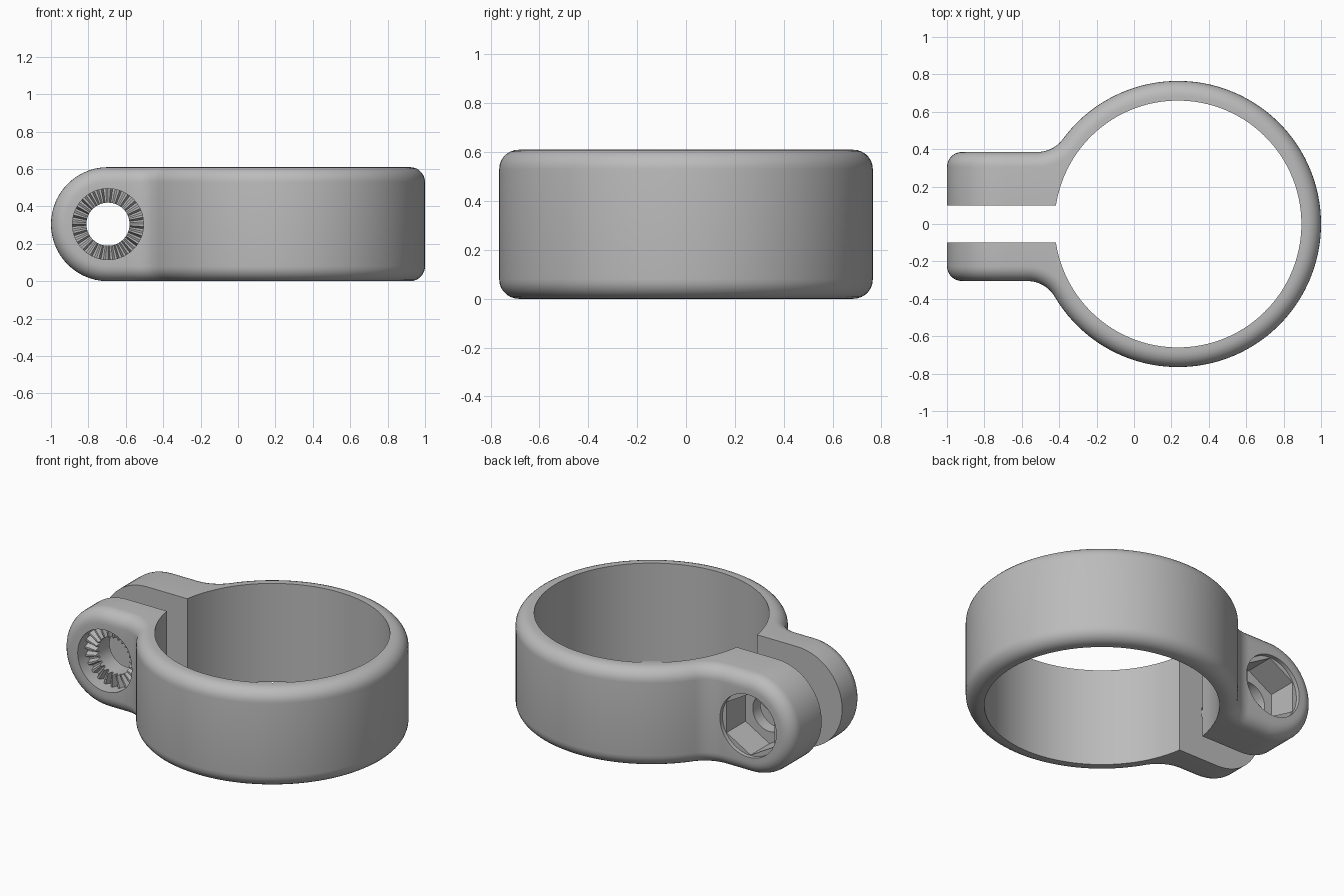
import bpy, bmesh
from math import sin, cos, pi, hypot, sqrt, atan2
from mathutils import Vector

if "Cube" in bpy.data.objects:
    bpy.data.objects.remove(bpy.data.objects["Cube"])

MID = 0.305                      # half height and tab end radius
RING_X, R_OUT, R_IN = 0.235, 0.765, 0.66
GAP, EDGE, BEND = 0.1, 0.08, 0.17
BOLT_X = -0.695
ARC = 7


def new_object(name, bm):
    bmesh.ops.recalc_face_normals(bm, faces=bm.faces)
    mesh = bpy.data.meshes.new(name)
    bm.to_mesh(mesh)
    bm.free()
    obj = bpy.data.objects.new(name, mesh)
    bpy.context.collection.objects.link(obj)
    return obj


def bore(angle):
    return Vector((RING_X + R_IN * cos(angle), R_IN * sin(angle)))


def lug(side, face):
    """Stations from lug tip to ring: outer point, inward normal, inner point, tip angle."""
    out = []
    for k in range(14, 0, -1):
        out.append((Vector((BOLT_X, side * face)), Vector((0, -side)),
                    Vector((BOLT_X, side * GAP)), k / 14 * pi / 2))
    out.append((Vector((BOLT_X, side * face)), Vector((0, -side)),
                Vector((BOLT_X, side * GAP)), 0))
    # concave bend that blends the lug into the ring
    cy = face + BEND
    dx = sqrt((R_OUT + BEND) ** 2 - cy ** 2)
    center = Vector((RING_X - dx, side * cy))
    sweep = pi / 2 - atan2(cy, dx)
    join = pi - atan2(cy, dx)
    corner = pi - atan2(GAP, sqrt(R_IN ** 2 - GAP ** 2))
    steps = 12
    for k in range(steps + 1):
        t = k / steps
        n = Vector((sin(t * sweep), -side * cos(t * sweep)))
        if t <= 0.5:
            x = center.x + (bore(corner).x - center.x) * t * 2
            inner = Vector((x, side * GAP))
        else:
            inner = bore(side * (corner + (join - corner) * (t * 2 - 1)))
        out.append((center + n * BEND, n, inner, 0))
    return out, side * join


# Clamp body: one rounded section swept from lug tip to lug tip
front, a0 = lug(-1, 0.305)
back, a1 = lug(1, 0.385)
stations = list(front)
SEG = 96
for k in range(1, SEG):
    a = a0 + (a1 - a0) * k / SEG
    d = Vector((cos(a), sin(a)))
    stations.append((Vector((RING_X, 0)) + d * R_OUT, -d, bore(a), 0))
stations += reversed(back)

bm = bmesh.new()
loops = []
for outer, n, inner, tip in stations:
    half = [(inner, MID)]
    for k in range(ARC + 1):
        t = k / ARC * pi / 2
        half.append((outer + n * EDGE * (1 - sin(t)), MID - EDGE + EDGE * cos(t)))
    section = [(p, h, 1) for p, h in half] + [(p, h, -1) for p, h in reversed(half)]
    loops.append([bm.verts.new((p.x - h * sin(tip), p.y, MID + s * h * cos(tip)))
                  for p, h, s in section])
for a, b in zip(loops, loops[1:]):
    for i in range(len(a)):
        j = (i + 1) % len(a)
        bm.faces.new((a[i], a[j], b[j], b[i]))
bmesh.ops.remove_doubles(bm, verts=bm.verts, dist=0.0002)
clamp = new_object("clamp_body", bm)


def cutter(name, count, rings):
    """Closed solid around the bolt axis; each ring is (radius, depth rule)."""
    bm = bmesh.new()
    loops = []
    for r, depth in rings:
        loops.append([bm.verts.new((BOLT_X + r * sin(2 * pi * i / count), depth(i),
                                    MID + r * cos(2 * pi * i / count)))
                      for i in range(count)])
    for a, b in zip(loops, loops[1:]):
        for i in range(count):
            j = (i + 1) % count
            bm.faces.new((a[i], a[j], b[j], b[i]))
    bm.faces.new(loops[0])
    bm.faces.new(loops[-1])
    obj = new_object(name, bm)
    obj.hide_render = True
    return obj


def teeth(i):
    return -0.235 if i % 4 < 2 else -0.205


# Bolt hole with serrated seat in front, hexagonal nut pocket behind
cutters = [
    cutter("serrated_seat_cutter", 96, [(0.19, lambda i: -0.5), (0.19, teeth),
                                        (0.115, teeth), (0.115, lambda i: 0.3)]),
    cutter("nut_pocket_cutter", 6, [(0.19, lambda i: 0.5), (0.19, lambda i: 0.175)]),
    cutter("pocket_rim_cutter", 64, [(0.193, lambda i: 0.5), (0.193, lambda i: 0.36)]),
]
bpy.ops.object.select_all(action='DESELECT')
clamp.select_set(True)
bpy.context.view_layer.objects.active = clamp
for c in cutters:
    mod = clamp.modifiers.new("cut", 'BOOLEAN')
    mod.operation = 'DIFFERENCE'
    mod.solver = 'EXACT'
    mod.object = c
    bpy.ops.object.modifier_apply(modifier=mod.name)
    bpy.data.objects.remove(c)

# Plain grey finish
grey = bpy.data.materials.new("plain_grey")
grey.use_nodes = True
color = (0.5, 0.5, 0.5, 1)
grey.diffuse_color = color
grey.node_tree.nodes["Principled BSDF"].inputs["Base Color"].default_value = color
clamp.data.materials.clear()
clamp.data.materials.append(grey)
bpy.ops.object.shade_smooth_by_angle(angle=pi / 7)
